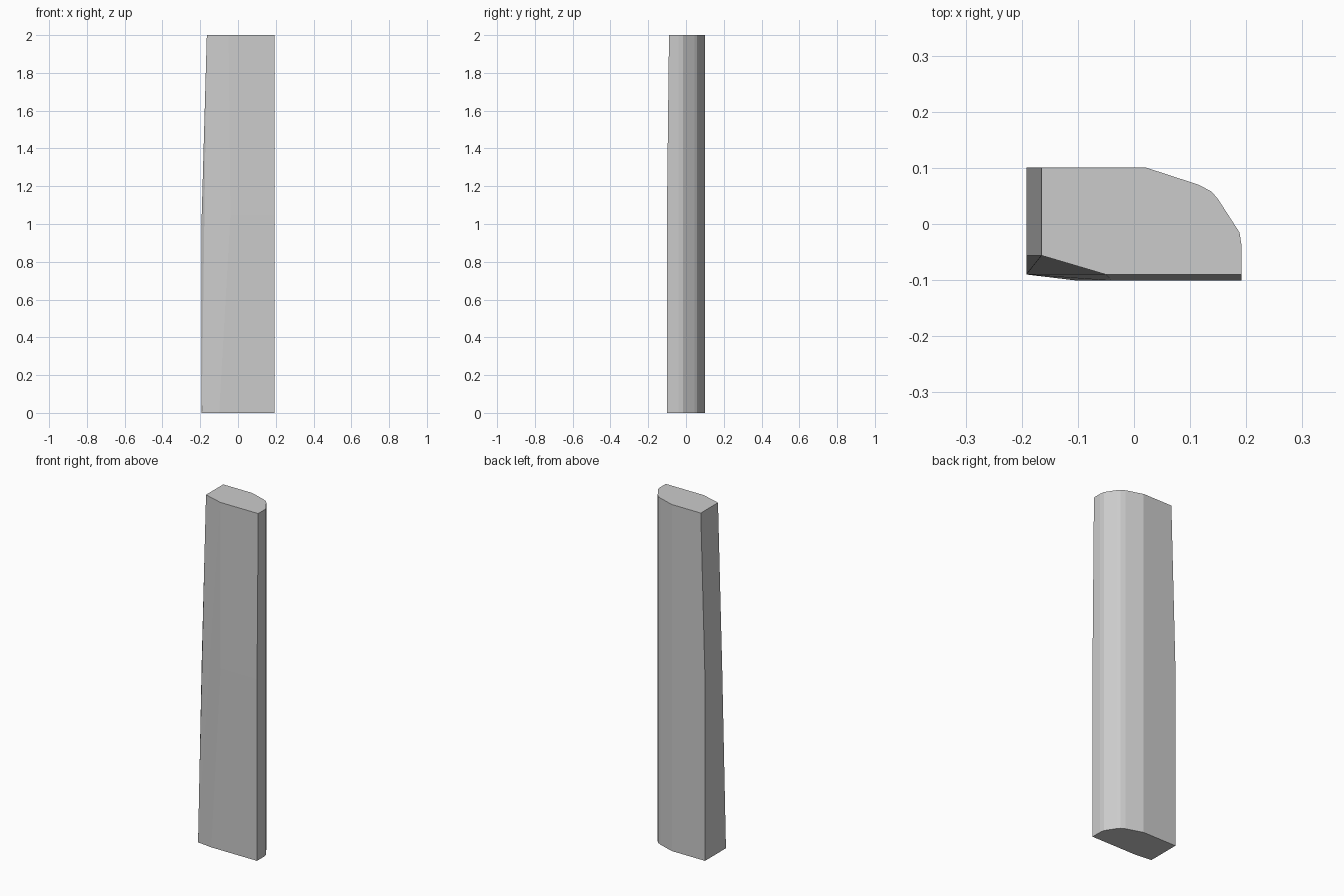
import bpy, bmesh

if "Cube" in bpy.data.objects:
    bpy.data.objects.remove(bpy.data.objects["Cube"])

# Back and right-hand curved outline, constant over the whole height
curve = [(0.192, -0.04), (0.188, -0.015), (0.178, 0.0), (0.15, 0.044),
         (0.138, 0.058), (0.115, 0.07), (0.02, 0.101)]

# Front and left outline at each height: worn back toward the top
levels = {
    0.0: [(-0.192, 0.101), (-0.192, -0.09), (-0.10, -0.101), (0.192, -0.101)],
    1.05: [(-0.192, 0.101), (-0.192, -0.056), (-0.04, -0.101), (0.192, -0.101)],
    2.0: [(-0.165, 0.101), (-0.165, -0.056), (-0.05, -0.09), (0.192, -0.09)],
}

# Plank: convex solid spanning the three outlines
bm = bmesh.new()
for z, front in levels.items():
    outline = front if z == 1.05 else front + curve
    for x, y in outline:
        bm.verts.new((x, y, z))
res = bmesh.ops.convex_hull(bm, input=bm.verts[:])
loose = [v for v in bm.verts if not v.link_faces]
bmesh.ops.delete(bm, geom=loose, context='VERTS')
bmesh.ops.dissolve_limit(bm, angle_limit=0.001, verts=bm.verts[:], edges=bm.edges[:])
bmesh.ops.recalc_face_normals(bm, faces=bm.faces[:])

mesh = bpy.data.meshes.new("plank")
bm.to_mesh(mesh)
bm.free()
plank = bpy.data.objects.new("plank", mesh)
bpy.context.collection.objects.link(plank)
